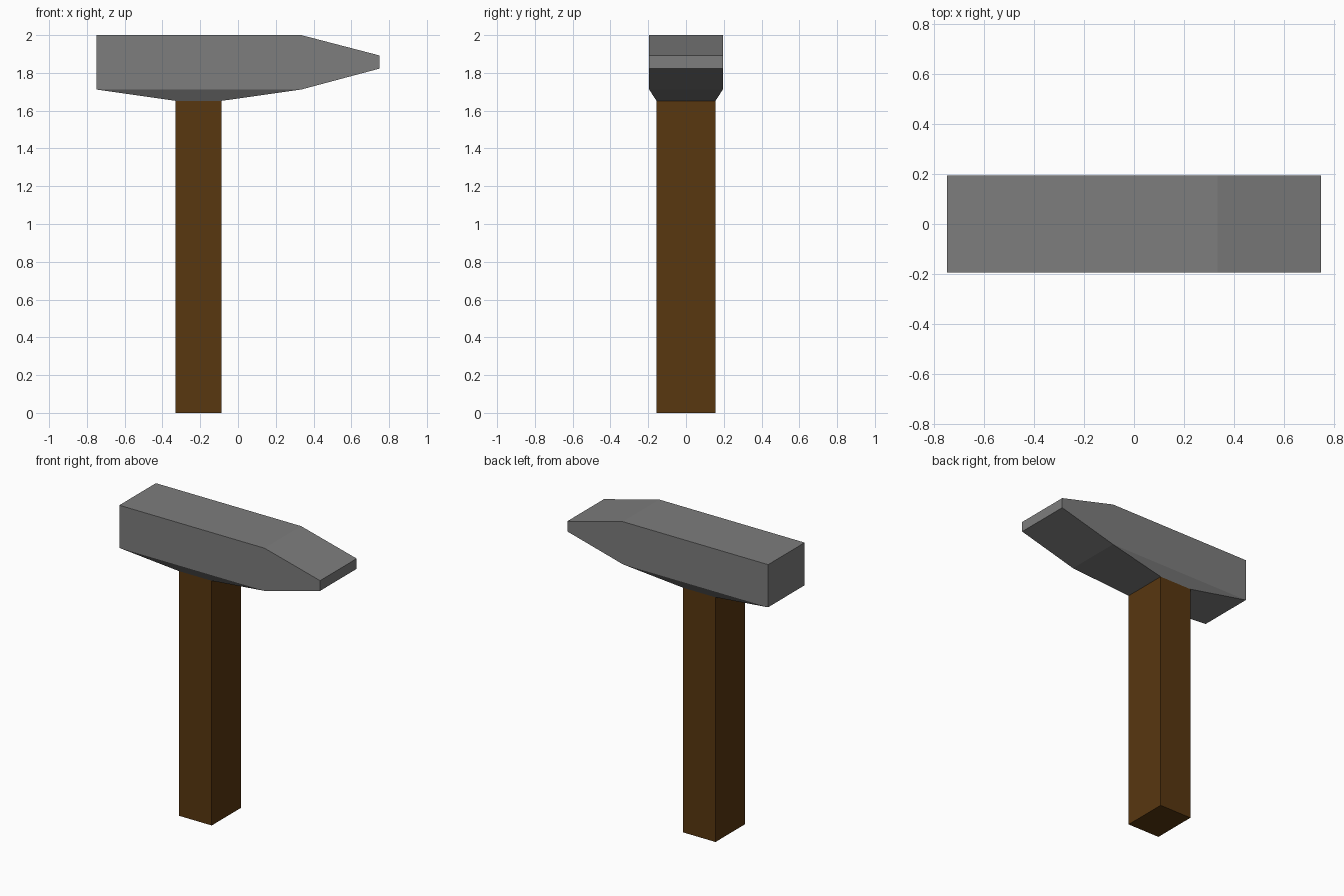
import bpy
import bmesh

if "Cube" in bpy.data.objects:
    bpy.data.objects.remove(bpy.data.objects["Cube"])


def material(name, rgb):
    m = bpy.data.materials.new(name)
    m.diffuse_color = (*rgb, 1)
    m.use_nodes = True
    m.node_tree.nodes["Principled BSDF"].inputs["Base Color"].default_value = m.diffuse_color
    return m


def add_object(name, bm, mat):
    bmesh.ops.recalc_face_normals(bm, faces=bm.faces[:])
    mesh = bpy.data.meshes.new(name)
    bm.to_mesh(mesh)
    bm.free()
    mesh.materials.append(mat)
    obj = bpy.data.objects.new(name, mesh)
    bpy.context.collection.objects.link(obj)
    return obj


steel = material("grey_steel", (0.205, 0.205, 0.205))
wood = material("brown_wood", (0.098, 0.038, 0.005))

# Handle footprint, shared with the base of the head
X0, X1, HALF_Y = -0.33, -0.087, 0.156

# Hammer head: side profile (x, z) pulled through its width
profile = [(-0.75, 2.0), (0.335, 2.0), (0.75, 1.892),
           (0.75, 1.823), (0.335, 1.712), (-0.75, 1.712)]
half_width = 0.195
bm = bmesh.new()
side = bm.faces.new([bm.verts.new((x, -half_width, z)) for x, z in profile])
pulled = bmesh.ops.extrude_face_region(bm, geom=[side], use_keep_orig=True)
for v in pulled["geom"]:
    if isinstance(v, bmesh.types.BMVert):
        v.co.y = half_width

# Underside narrows down to the handle
under = next(f for f in bm.faces if all(abs(v.co.z - 1.712) < 1e-4 for v in f.verts))
neck = bmesh.ops.extrude_discrete_faces(bm, faces=[under])["faces"][0]
for v in neck.verts:
    v.co = (X0 if v.co.x < 0 else X1, HALF_Y if v.co.y > 0 else -HALF_Y, 1.652)
add_object("hammer_head", bm, steel)

# Handle: plain square-edged bar
bm = bmesh.new()
bmesh.ops.create_cube(bm, size=1)
for v in bm.verts:
    v.co = (X0 if v.co.x < 0 else X1,
            HALF_Y if v.co.y > 0 else -HALF_Y,
            1.657 if v.co.z > 0 else 0)
add_object("handle", bm, wood)
